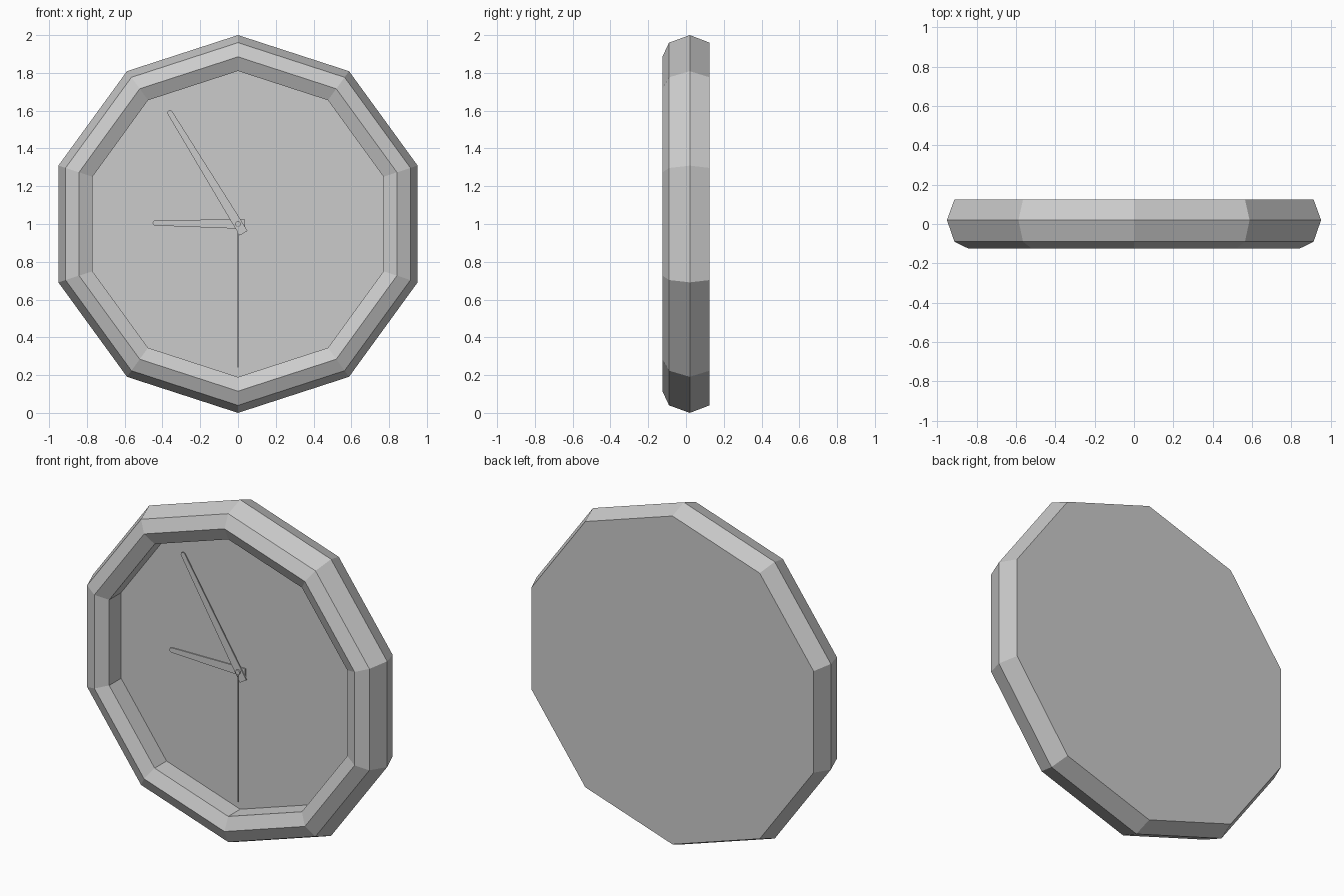
import bpy, bmesh, math

cube = bpy.data.objects.get("Cube")
if cube:
    bpy.data.objects.remove(cube, do_unlink=True)

SIDES = 10
DIAL_Y = 0.02

grey = bpy.data.materials.new("plain grey")
grey.use_nodes = True
colour = (0.6, 0.6, 0.6, 1)
grey.diffuse_color = colour
grey.node_tree.nodes["Principled BSDF"].inputs["Base Color"].default_value = colour


def finish(name, bm):
    bmesh.ops.recalc_face_normals(bm, faces=bm.faces[:])
    mesh = bpy.data.meshes.new(name)
    bm.to_mesh(mesh)
    bm.free()
    mesh.materials.append(grey)
    obj = bpy.data.objects.new(name, mesh)
    bpy.context.collection.objects.link(obj)
    return obj


def turned(name, profile, sides):
    """Closed solid from (radius, y) rings about the clock's centre axis."""
    bm = bmesh.new()
    turns = [math.pi / 2 + math.tau * k / sides for k in range(sides)]
    rings = [[bm.verts.new((r * math.cos(t), y, 1 + r * math.sin(t))) for t in turns]
             for r, y in profile]
    for a, b in zip(rings, rings[1:]):
        for i in range(sides):
            j = (i + 1) % sides
            bm.faces.new((a[i], a[j], b[j], b[i]))
    bm.faces.new(rings[0])
    bm.faces.new(rings[-1])
    return finish(name, bm)


def hand(name, tip, tail, tip_half, base_half, y_front, y_back):
    """Tapered plate with a rounded tip, pointing from the centre to tip (x, z)."""
    dx, dz = tip[0], tip[1] - 1
    length = math.hypot(dx, dz)
    dx, dz = dx / length, dz / length
    outline = [(-tail, -base_half), (0.03, -base_half)]
    for k in range(7):
        t = -math.pi / 2 + math.pi * k / 6
        outline.append((length - tip_half + tip_half * math.cos(t), tip_half * math.sin(t)))
    outline += [(0.03, base_half), (-tail, base_half)]
    bm = bmesh.new()
    face = bm.faces.new([bm.verts.new((u * dx - v * dz, y_back, 1 + u * dz + v * dx))
                         for u, v in outline])
    out = bmesh.ops.extrude_face_region(bm, geom=[face])
    moved = [e for e in out["geom"] if isinstance(e, bmesh.types.BMVert)]
    bmesh.ops.translate(bm, verts=moved, vec=(0, y_front - y_back, 0))
    return finish(name, bm)


# Faceted case: flat back, bulging side, raised rim, recessed dial
turned("clock_case", [(0.96, 0.125), (1.0, DIAL_Y), (0.96, -0.09), (0.885, -0.125),
                      (0.81, -0.09), (0.81, DIAL_Y)], SIDES)

# Hands, stacked just in front of the dial
hand("hour_hand", (-0.452, 1.006), 0.038, 0.014, 0.024, 0.012, 0.018)
hand("minute_hand", (-0.367, 1.6), 0.057, 0.014, 0.024, 0.004, 0.01)
hand("second_hand", (0, 0.24), 0.01, 0.002, 0.002, -0.002, 0.002)

# Centre pin
turned("centre_pin", [(0.014, DIAL_Y), (0.014, -0.006)], 12)
